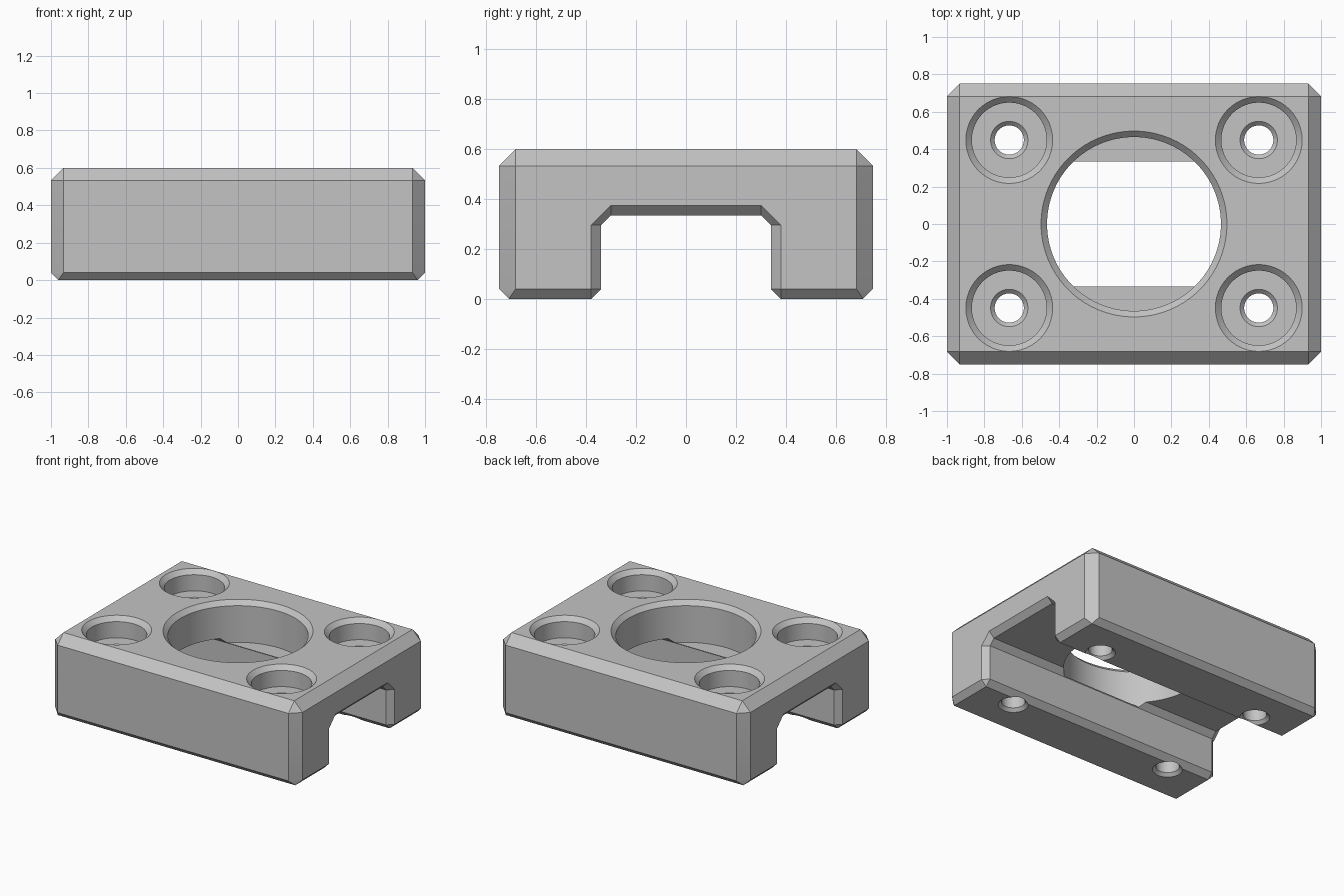
import bpy
import bmesh
from math import sin, cos, tau, radians

if "Cube" in bpy.data.objects:
    bpy.data.objects.remove(bpy.data.objects["Cube"], do_unlink=True)

grey = bpy.data.materials.new("machined_grey")
grey.use_nodes = True
grey.diffuse_color = (0.55, 0.55, 0.55, 1)
grey.node_tree.nodes["Principled BSDF"].inputs["Base Color"].default_value = grey.diffuse_color

SEGMENTS = 72


def finish(bm, name):
    bmesh.ops.recalc_face_normals(bm, faces=bm.faces)
    mesh = bpy.data.meshes.new(name)
    bm.to_mesh(mesh)
    bm.free()
    mesh.materials.append(grey)
    obj = bpy.data.objects.new(name, mesh)
    bpy.context.collection.objects.link(obj)
    return obj


def loft(name, rings):
    """Closed solid through rings of equal point count."""
    bm = bmesh.new()
    loops = [[bm.verts.new(p) for p in ring] for ring in rings]
    for a, b in zip(loops, loops[1:]):
        for i in range(len(a)):
            j = (i + 1) % len(a)
            bm.faces.new((a[i], a[j], b[j], b[i]))
    bm.faces.new(loops[0])
    bm.faces.new(loops[-1])
    return finish(bm, name)


def turned(name, cx, cy, profile):
    """Round solid from (radius, height) pairs."""
    turns = [tau * (i + 0.5) / SEGMENTS for i in range(SEGMENTS)]
    return loft(name, [[(cx + r * cos(t), cy + r * sin(t), z) for t in turns]
                       for r, z in profile])


def cut(target, cutter):
    cutter.hide_render = True
    mod = target.modifiers.new("cut", "BOOLEAN")
    mod.operation = "DIFFERENCE"
    mod.solver = "EXACT"
    mod.object = cutter
    bpy.context.view_layer.objects.active = target
    bpy.ops.object.modifier_apply(modifier=mod.name)
    bpy.data.objects.remove(cutter, do_unlink=True)


# Chamfered block: hull of the corner points
HX, HY, TOP = 1.0, 0.75, 0.6
C, B = 0.067, 0.04
bm = bmesh.new()
for sx in (-1, 1):
    for sy in (-1, 1):
        for x, y, z in ((HX - C, HY - C, TOP),
                        (HX - C, HY, TOP - C), (HX, HY - C, TOP - C),
                        (HX - C, HY, B), (HX, HY - C, B),
                        (HX - B, HY - B, 0)):
            bm.verts.new((sx * x, sy * y, z))
bmesh.ops.convex_hull(bm, input=bm.verts)
bmesh.ops.dissolve_limit(bm, angle_limit=0.01, verts=bm.verts, edges=bm.edges)
block = finish(bm, "mounting_block")


# Channel along x, flared at both ends and along the bottom
def section(x, flare):
    half = [(0.42 + flare, -0.04), (0.34 + flare, 0.04),
            (0.34 + flare, 0.295), (0.30, 0.335 + flare)]
    return [(x, y, z) for y, z in half] + [(x, -y, z) for y, z in reversed(half)]


cut(block, loft("channel_cutter", [section(-HX - B, 2 * B), section(-HX + B, 0),
                                   section(HX - B, 0), section(HX + B, 2 * B)]))

# Large centre bore with a chamfered rim
cut(block, turned("bore_cutter", 0, 0,
                  [(0.465, 0.30), (0.465, TOP - 0.032), (0.535, TOP + 0.038)]))

# Counterbored screw holes
for sx in (-1, 1):
    for sy in (-1, 1):
        cut(block, turned("screw_hole_cutter", sx * 0.667, sy * 0.449,
                          [(0.122, -0.022), (0.078, 0.022), (0.078, 0.428), (0.1, 0.45),
                           (0.2, 0.45), (0.2, TOP - 0.032), (0.252, TOP + 0.02)]))

# Smooth bores, crisp chamfers
bpy.ops.object.select_all(action="DESELECT")
block.select_set(True)
bpy.context.view_layer.objects.active = block
bpy.ops.object.shade_smooth_by_angle(angle=radians(20))
